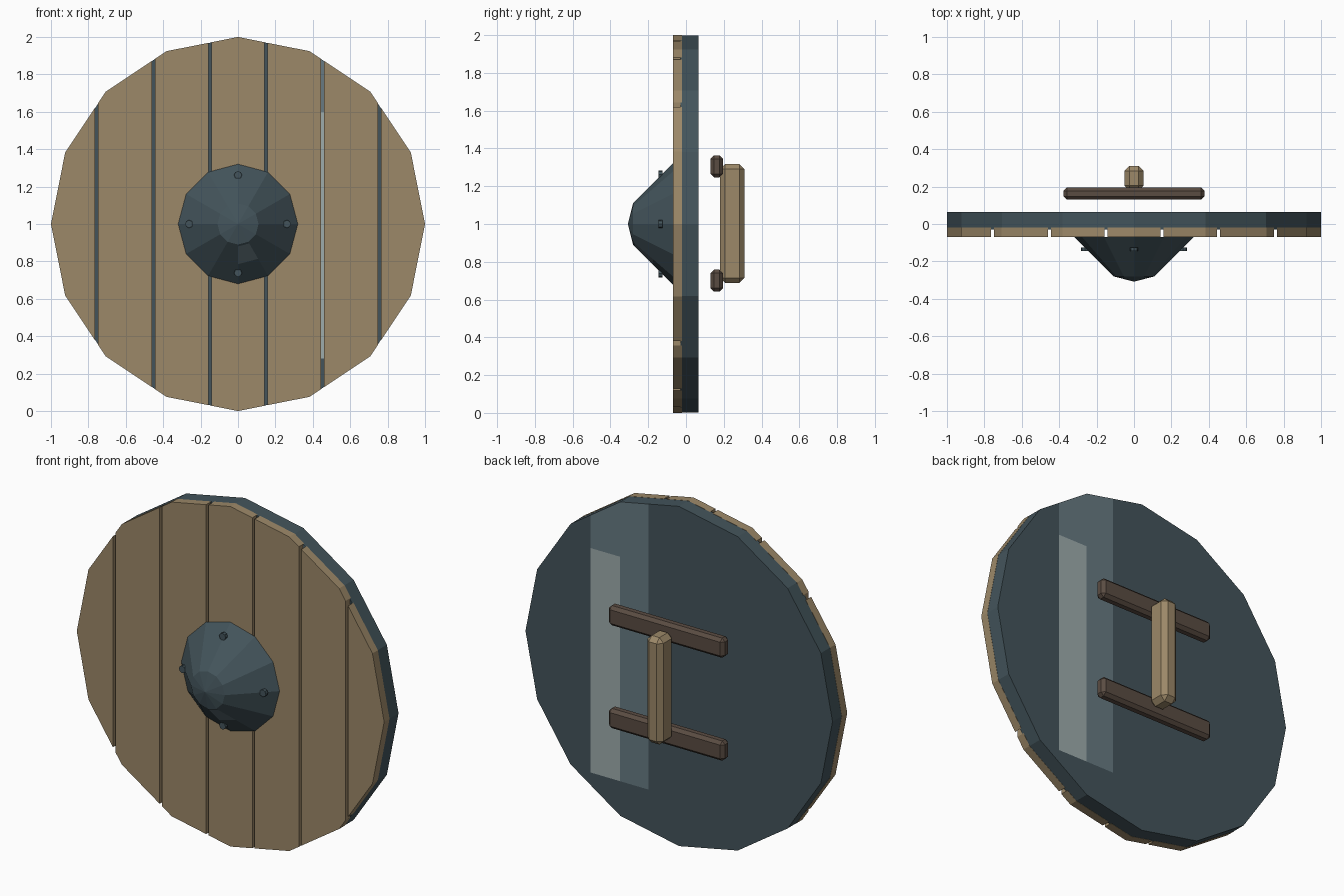
import bpy, bmesh, math
from mathutils import Vector, Matrix

if "Cube" in bpy.data.objects:
    bpy.data.objects.remove(bpy.data.objects["Cube"], do_unlink=True)

CENTRE = Vector((0, 0, 1))


def material(name, rgb):
    """Flat material from sRGB 0-255 values."""
    lin = [((c / 255 + 0.055) / 1.055) ** 2.4 for c in rgb] + [1]
    m = bpy.data.materials.new(name)
    m.use_nodes = True
    m.diffuse_color = lin
    bsdf = m.node_tree.nodes["Principled BSDF"]
    bsdf.inputs["Base Color"].default_value = lin
    bsdf.inputs["Roughness"].default_value = 0.8
    return m


wood = material("pale wood", (156, 136, 104))
dark_wood = material("dark wood", (90, 76, 66))
steel = material("dark steel", (67, 84, 91))
mid_steel = material("worn steel", (103, 122, 130))
light_steel = material("bright steel", (158, 172, 172))


def finish(bm, name, *mats):
    bmesh.ops.recalc_face_normals(bm, faces=bm.faces)
    mesh = bpy.data.meshes.new(name)
    bm.to_mesh(mesh)
    bm.free()
    for m in mats:
        mesh.materials.append(m)
    obj = bpy.data.objects.new(name, mesh)
    bpy.context.collection.objects.link(obj)
    return obj


def prism(radius, y0, y1, sides, centre=CENTRE):
    """Polygonal disc whose axis runs along y."""
    bm = bmesh.new()
    place = Matrix.Translation(centre + Vector((0, (y0 + y1) / 2, 0)))
    bmesh.ops.create_cone(bm, cap_ends=True, segments=sides, radius1=radius,
                          radius2=radius, depth=y1 - y0,
                          matrix=place @ Matrix.Rotation(math.pi / 2, 4, 'X'))
    return bm


def cut(bm, co, normal, clear=False):
    bmesh.ops.bisect_plane(bm, geom=bm.verts[:] + bm.edges[:] + bm.faces[:],
                           plane_co=co, plane_no=normal, clear_outer=clear)
    if clear:
        bmesh.ops.holes_fill(bm, edges=[e for e in bm.edges if e.is_boundary])


def bevelled_box(name, lo, hi, bevel, mat):
    bm = bmesh.new()
    lo, hi = Vector(lo), Vector(hi)
    bmesh.ops.create_cube(bm, size=1, matrix=Matrix.Translation((lo + hi) / 2)
                          @ Matrix.Diagonal((*(hi - lo), 1)))
    bmesh.ops.bevel(bm, geom=bm.edges[:], offset=bevel, segments=1, affect='EDGES')
    return finish(bm, name, mat)


# Front planks, sliced from one sixteen-sided disc
seams = [-1.1, -0.757, -0.453, -0.15, 0.15, 0.453, 0.757, 1.1]
for i, (a, b) in enumerate(zip(seams, seams[1:])):
    bm = prism(1, -0.07, -0.02, 16)
    cut(bm, (a + 0.008, 0, 0), (-1, 0, 0), True)
    cut(bm, (b - 0.008, 0, 0), (1, 0, 0), True)
    finish(bm, f"plank_{i + 1}", wood)

# Steel backing with a worn strip
bm = prism(0.999, -0.03, 0.065, 16)
for x in (0.2, 0.385, 0.575):
    cut(bm, (x, 0, 0), (1, 0, 0))
for z in (0.28, 1.6):
    cut(bm, (0, 0, z), (0, 0, 1))
for f in bm.faces:
    c = f.calc_center_median()
    if abs(f.normal.y) > 0.9 and 0.2 < c.x < 0.575 and c.z > 0.28:
        f.material_index = 2 if c.x > 0.385 and c.z < 1.6 else 1
finish(bm, "backing_disc", steel, mid_steel, light_steel)

# Central boss: twelve-sided cone with a blunt tip
profile = [(0.32, -0.07), (0.215, -0.175), (0.12, -0.27), (0.11, -0.28)]
bm = bmesh.new()
rings = []
for r, y in profile:
    angles = [math.tau * k / 12 for k in range(12)]
    rings.append([bm.verts.new((r * math.cos(t), y, 1 + r * math.sin(t))) for t in angles])
tip = bm.verts.new((0, -0.308, 1))
bm.faces.new(rings[0])
for n, (outer, inner) in enumerate(zip(rings, rings[1:])):
    for k in range(12):
        j = (k + 1) % 12
        f = bm.faces.new((outer[k], outer[j], inner[j], inner[k]))
        f.material_index = int(n == 1 and k == 9)
for k in range(12):
    bm.faces.new((rings[-1][k], rings[-1][(k + 1) % 12], tip))
finish(bm, "boss", steel, mid_steel)

# Rivets around the boss
for k in range(4):
    t = k * math.pi / 2
    spot = CENTRE + 0.262 * Vector((math.cos(t), 0, math.sin(t)))
    finish(prism(0.021, -0.145, -0.125, 8, spot), f"rivet_{k + 1}", steel)

# Rear crossbars and grip
for name, z in (("upper_crossbar", 1.305), ("lower_crossbar", 0.7)):
    bevelled_box(name, (-0.377, 0.13, z - 0.058), (0.377, 0.195, z + 0.058), 0.018, dark_wood)
bevelled_box("grip", (-0.052, 0.18, 0.688), (0.052, 0.31, 1.317), 0.027, wood)
